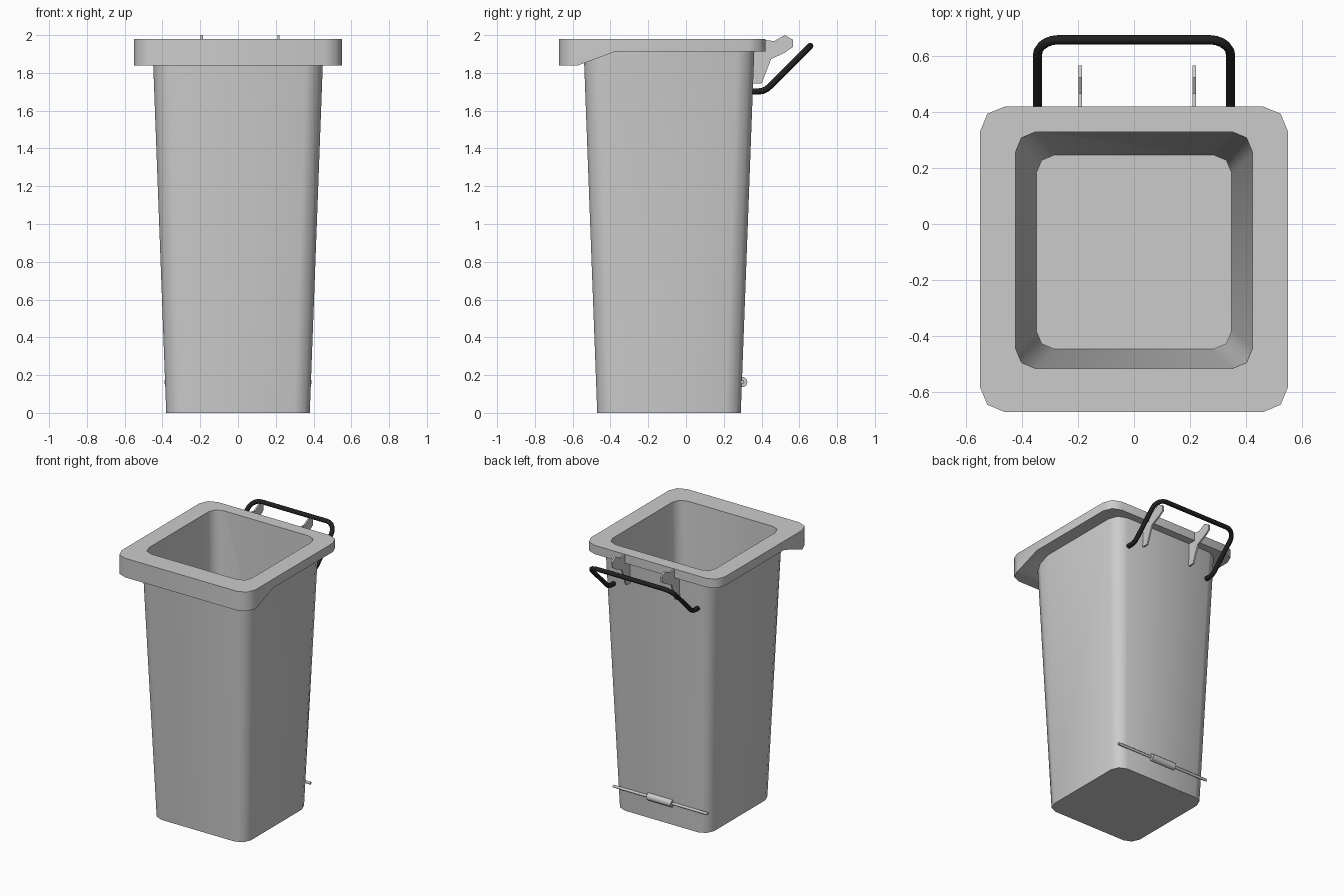
import bpy, bmesh, math
from mathutils import Matrix, Vector

if "Cube" in bpy.data.objects:
    bpy.data.objects.remove(bpy.data.objects["Cube"])


def make(name, bm, smooth=None):
    bmesh.ops.recalc_face_normals(bm, faces=bm.faces)
    me = bpy.data.meshes.new(name)
    bm.to_mesh(me)
    bm.free()
    ob = bpy.data.objects.new(name, me)
    bpy.context.collection.objects.link(ob)
    if smooth:
        shade(ob, smooth)
    return ob


def shade(ob, angle):
    bpy.ops.object.select_all(action='DESELECT')
    ob.select_set(True)
    bpy.context.view_layer.objects.active = ob
    bpy.ops.object.shade_smooth_by_angle(angle=math.radians(angle))


def rounded_rect(hx, y0, y1, r, z, seg=2):
    pts = []
    for cx, cy, a0 in ((hx - r, y1 - r, 0), (r - hx, y1 - r, 90),
                       (r - hx, y0 + r, 180), (hx - r, y0 + r, 270)):
        for i in range(seg + 1):
            a = math.radians(a0 + 90 * i / seg)
            pts.append(Vector((cx + r * math.cos(a), cy + r * math.sin(a), z)))
    return pts


def loft(name, a, b, smooth=None):
    # closed solid between two matching outlines
    bm = bmesh.new()
    va, vb = [bm.verts.new(p) for p in a], [bm.verts.new(p) for p in b]
    n = len(va)
    for i in range(n):
        j = (i + 1) % n
        bm.faces.new((va[i], va[j], vb[j], vb[i]))
    bm.faces.new(va)
    bm.faces.new(vb)
    return make(name, bm, smooth)


def side_plate(name, profile, x0, x1):
    # y-z profile extruded along x
    return loft(name, [(x0, y, z) for y, z in profile], [(x1, y, z) for y, z in profile])


def boolean(ob, other, op):
    mod = ob.modifiers.new(op, 'BOOLEAN')
    mod.operation, mod.object, mod.solver = op, other, 'EXACT'
    bpy.ops.object.select_all(action='DESELECT')
    bpy.context.view_layer.objects.active = ob
    ob.select_set(True)
    bpy.ops.object.modifier_apply(modifier=mod.name)
    bpy.data.objects.remove(other)


def rod(name, half, r, y, z, seg):
    bm = bmesh.new()
    bmesh.ops.create_cone(bm, cap_ends=True, segments=seg, radius1=r, radius2=r, depth=2 * half,
                          matrix=Matrix.Translation((0, y, z)) @ Matrix.Rotation(math.pi / 2, 4, 'Y'))
    return make(name, bm, 50)


# tapered bin with a deep-fronted rim, then hollowed out
TOP = 1.98
body = loft("bin_body", rounded_rect(0.38, -0.47, 0.29, 0.08, 0),
            rounded_rect(0.454, -0.544, 0.364, 0.09, TOP))
rim = loft("rim", rounded_rect(0.55, -0.672, 0.42, 0.09, 1.8), rounded_rect(0.55, -0.672, 0.42, 0.09, TOP))
skirt = side_plate("rim_cutter", [(-0.8, 1.7), (-0.8, 1.838), (-0.577, 1.838), (-0.37, 1.914),
                                  (0.6, 1.914), (0.6, 1.7)], -0.8, 0.8)
boolean(rim, skirt, 'DIFFERENCE')
boolean(body, rim, 'UNION')
cavity = loft("cavity_cutter", rounded_rect(0.349, -0.447, 0.247, 0.066, 0.03),
              rounded_rect(0.424, -0.517, 0.33, 0.073, TOP + 0.001))
for v in cavity.data.vertices:
    if v.co.z > 1:
        v.co.z = TOP + 0.02
boolean(body, cavity, 'DIFFERENCE')
shade(body, 50)

# hinge brackets behind the rim
bracket = [(0.355, 1.743), (0.40, 1.743), (0.45, 1.872), (0.524, 1.908), (0.566, 1.937),
           (0.566, 1.975), (0.524, 2.0), (0.466, 1.968), (0.41, 1.975), (0.41, 1.92), (0.355, 1.92)]
for side, x in (("left", -0.192), ("right", 0.215)):
    side_plate("hinge_bracket_" + side, bracket, x - 0.006, x + 0.006)

# bent black handle
half = [(0.345, y, z) for y, z in ((0.345, 1.702), (0.385, 1.702), (0.407, 1.705), (0.426, 1.714), (0.444, 1.729))]
for i in range(6):
    a = math.radians(18 * i)
    y = 0.658 - 0.055 * (1 - math.sin(a))
    half.append((0.27 + 0.075 * math.cos(a), y, y + 1.285))
path = half + [(-x, y, z) for x, y, z in reversed(half)]
cu = bpy.data.curves.new("handle", 'CURVE')
cu.dimensions = '3D'
cu.bevel_depth, cu.bevel_resolution, cu.use_fill_caps = 0.0165, 2, True
sp = cu.splines.new('POLY')
sp.points.add(len(path) - 1)
for p, c in zip(sp.points, path):
    p.co = (*c, 1)
handle = bpy.data.objects.new("handle", cu)
bpy.context.collection.objects.link(handle)
black = bpy.data.materials.new("black")
black.diffuse_color = (0.015, 0.015, 0.015, 1)
black.use_nodes = True
black.node_tree.nodes["Principled BSDF"].inputs["Base Color"].default_value = black.diffuse_color
cu.materials.append(black)
bpy.ops.object.select_all(action='DESELECT')
handle.select_set(True)
bpy.context.view_layer.objects.active = handle
bpy.ops.object.convert(target='MESH')
shade(bpy.context.view_layer.objects.active, 50)

# axle and its sleeve low on the back
rod("axle", 0.388, 0.01, 0.299, 0.163, 8)
rod("axle_sleeve", 0.10, 0.028, 0.297, 0.163, 10)
